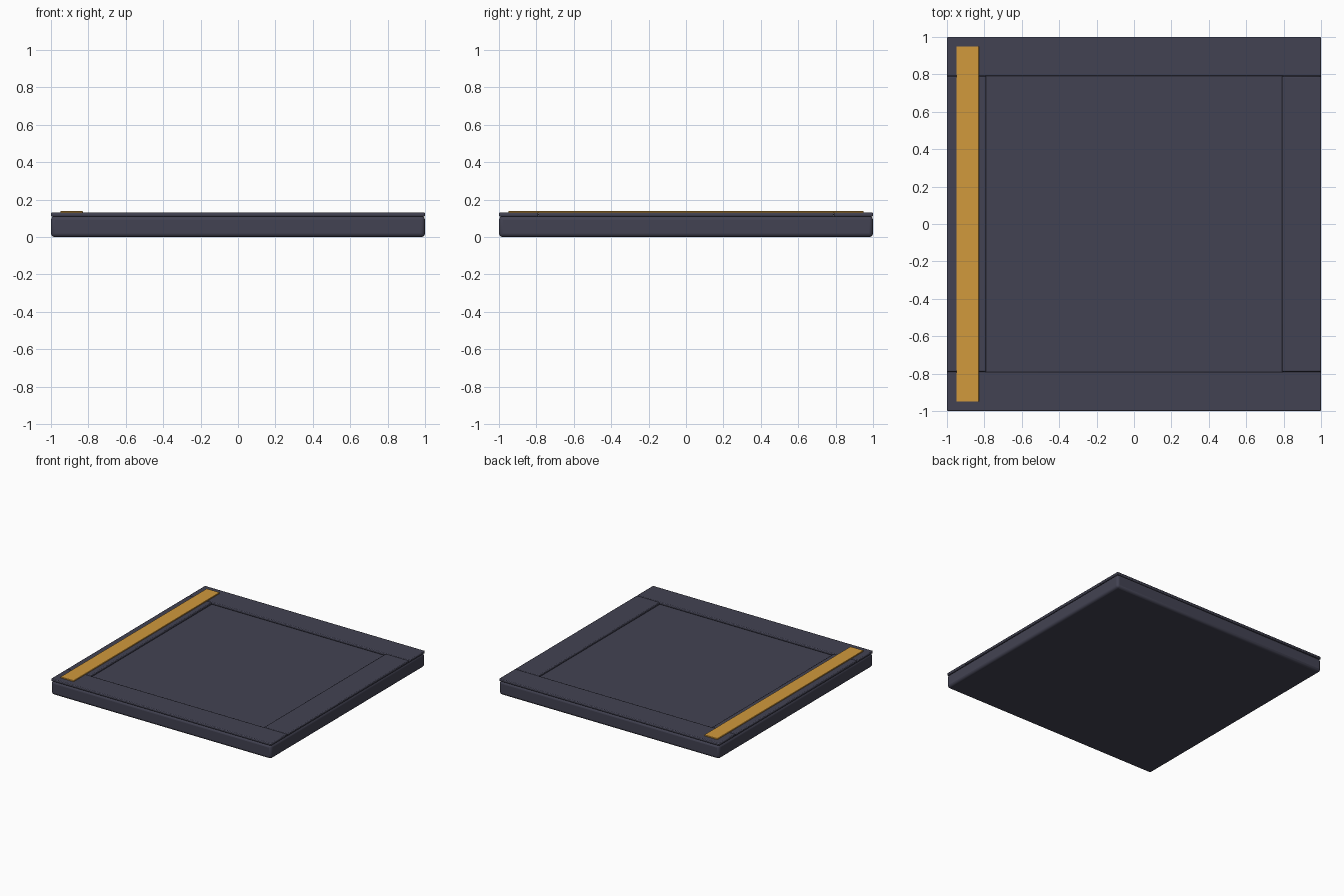
import bpy

if "Cube" in bpy.data.objects:
    bpy.data.objects.remove(bpy.data.objects["Cube"])


def box(name, x, y, z, bevel=0.0, segments=2, color=(0.055, 0.055, 0.085, 1)):
    """Bevelled box given as (min, max) ranges on each axis."""
    bpy.ops.mesh.primitive_cube_add(size=1, location=[sum(r) / 2 for r in (x, y, z)])
    ob = bpy.context.object
    ob.name = name
    ob.scale = [r[1] - r[0] for r in (x, y, z)]
    bpy.ops.object.transform_apply(location=False, rotation=False, scale=True)
    mat = bpy.data.materials.get(str(color)) or bpy.data.materials.new(str(color))
    mat.diffuse_color = color
    mat.use_nodes = True
    mat.node_tree.nodes["Principled BSDF"].inputs["Base Color"].default_value = mat.diffuse_color
    ob.data.materials.append(mat)
    if bevel:
        mod = ob.modifiers.new("Bevel", "BEVEL")
        mod.width = bevel
        mod.segments = segments
    bpy.ops.object.shade_smooth_by_angle()
    return ob


INNER = 0.79

# Base slab
box("floor_slab", (-1, 1), (-1, 1), (0, 0.112), 0.02, 3)

# Raised border: long rails front and back, short rails fitted between them
RAIL_Z = (0.11, 0.131)
for name, s in (("front", -1), ("back", 1)):
    box(name + "_rail", (-1, 1), sorted((s * INNER, s)), RAIL_Z, 0.006)
for name, s in (("left", -1), ("right", 1)):
    box(name + "_rail", sorted((s * INNER, s)), (-INNER, INNER), RAIL_Z, 0.006)

# Coloured edge marking
box("edge_stripe", (-0.95, -0.83), (-0.95, 0.95), (0.129, 0.139), 0.002, 1,
    (0.64, 0.32, 0.045, 1))
